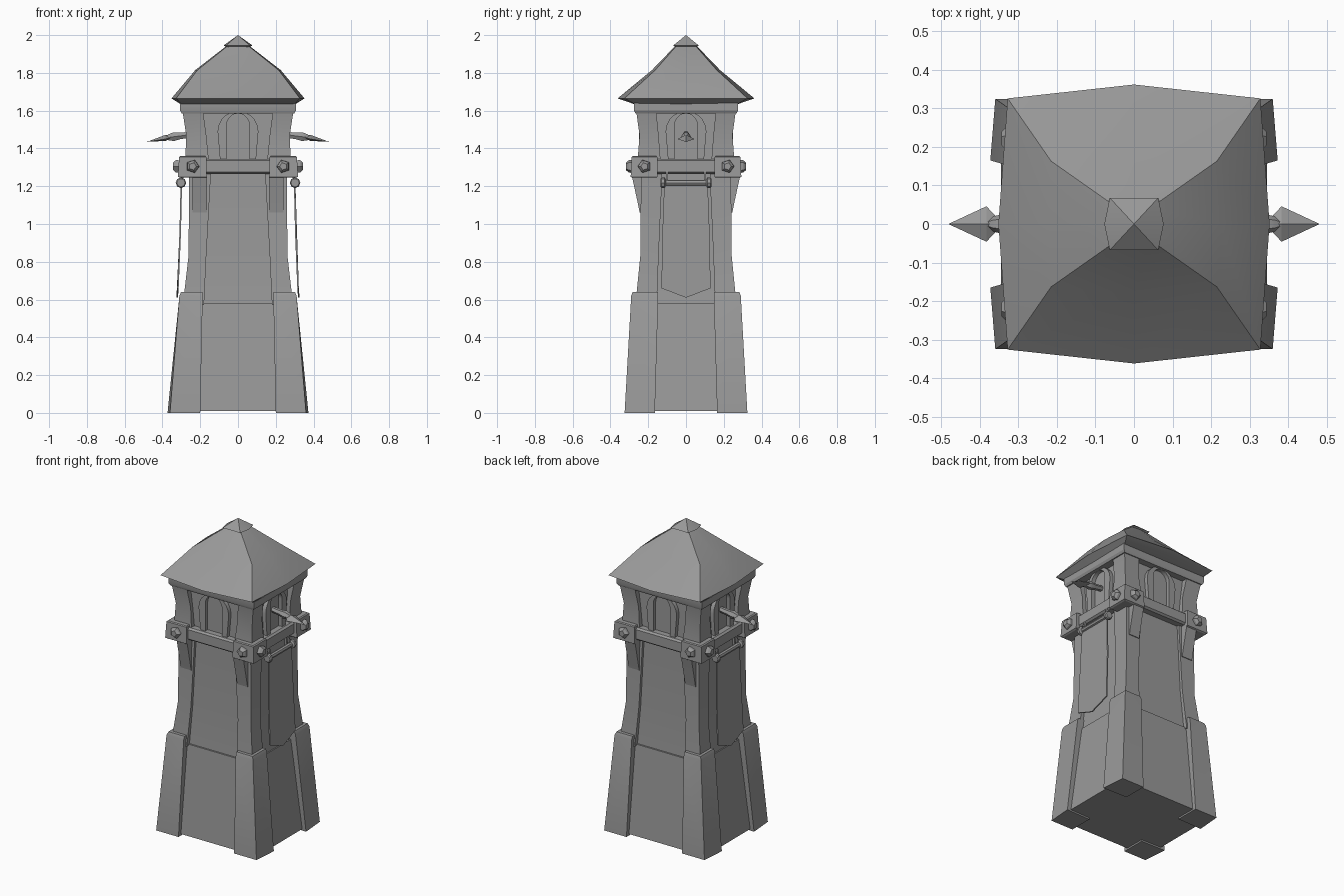
import bpy, bmesh
from math import pi, cos, sin
from mathutils import Matrix, Vector

cube = bpy.data.objects.get("Cube")
if cube:
    bpy.data.objects.remove(cube, do_unlink=True)

stone = bpy.data.materials.new("stone_grey")
stone.use_nodes = True
GREY = (0.32, 0.32, 0.32, 1)
stone.diffuse_color = GREY
stone.node_tree.nodes["Principled BSDF"].inputs["Base Color"].default_value = GREY
parts = []


def loft(name, rings, mirror="", matrix=None):
    """Closed solid through rings of equal point count, optionally mirrored."""
    bm = bmesh.new()
    loops = [[bm.verts.new(p) for p in ring] for ring in rings]
    n = len(loops[0])
    for a, b in zip(loops, loops[1:]):
        for i in range(n):
            j = (i + 1) % n
            bm.faces.new((a[i], a[j], b[j], b[i]))
    bm.faces.new(loops[0][::-1])
    bm.faces.new(loops[-1])
    bmesh.ops.remove_doubles(bm, verts=bm.verts[:], dist=0.0001)
    bmesh.ops.recalc_face_normals(bm, faces=bm.faces[:])
    if matrix:
        bm.transform(matrix)
    mesh = bpy.data.meshes.new(name)
    bm.to_mesh(mesh)
    bm.free()
    mesh.materials.append(stone)
    ob = bpy.data.objects.new(name, mesh)
    bpy.context.collection.objects.link(ob)
    if mirror:
        mod = ob.modifiers.new("Mirror", 'MIRROR')
        mod.use_axis = ["x" in mirror, "y" in mirror, False]
        mod.use_mirror_merge = False
    parts.append(ob)
    return ob


def rect(z, x0, x1, y0, y1):
    return [(x0, y0, z), (x1, y0, z), (x1, y1, z), (x0, y1, z)]


def block(name, levels):
    """Centred block from (z, half x, half y) levels."""
    return loft(name, [rect(z, -x, x, -y, y) for z, x, y in levels])


def corners(name, levels):
    """Four corner pieces from (z, x0, x1, y0, y1) levels."""
    return loft(name, [rect(*lv) for lv in levels], "xy")


def bowed(z, cx, cy, mx, my):
    """Eight point ring with its own corner and side-middle distances."""
    return [(mx, 0, z), (cx, cy, z), (0, my, z), (-cx, cy, z),
            (-mx, 0, z), (-cx, -cy, z), (0, -my, z), (cx, -cy, z)]


def tube(name, stations, sides, matrix, mirror="", flat=1.0):
    """Turned piece along local z from (height, radius) stations."""
    rings = [[(r * cos(2 * pi * i / sides), r * flat * sin(2 * pi * i / sides), h)
              for i in range(sides)] for h, r in stations]
    return loft(name, rings, mirror, matrix)


def place(pos, axis):
    return Matrix.Translation(pos) @ Vector(axis).to_track_quat('Z', 'Y').to_matrix().to_4x4()


# Sloping base and corner buttresses
block("base", [(0.01, 0.345, 0.3), (0.58, 0.275, 0.252)])
loft("buttress", [
    [(0.2, 0.17, 0), (0.373, 0.165, 0), (0.36, 0.325, 0), (0.2, 0.325, 0)],
    rect(0.62, 0.187, 0.31, 0.147, 0.29),
    rect(0.64, 0.187, 0.302, 0.147, 0.282)], "xy")

# Tower shaft with raised corners
block("shaft", [(0.57, 0.268, 0.242), (0.83, 0.243, 0.223), (1.28, 0.243, 0.223)])
corners("shaft_corner", [(0.57, 0.18, 0.292, 0.155, 0.268),
                         (0.83, 0.168, 0.262, 0.145, 0.242),
                         (1.28, 0.143, 0.258, 0.125, 0.238)])

# Brackets under the belt, front and back
loft("bracket", [[(x, 0.2, 1.06), (x, 0.245, 1.06), (x, 0.255, 1.11),
                  (x, 0.288, 1.26), (x, 0.2, 1.26)] for x in (0.165, 0.24)], "xy")

# Belt with corner plates and bolts
block("belt", [(1.265, 0.285, 0.262), (1.275, 0.297, 0.274),
               (1.335, 0.297, 0.274), (1.345, 0.285, 0.262)])
corners("belt_corner", [(1.245, 0.17, 0.308, 0.155, 0.285),
                        (1.25, 0.165, 0.318, 0.15, 0.293),
                        (1.355, 0.168, 0.312, 0.152, 0.288),
                        (1.36, 0.172, 0.305, 0.157, 0.282)])
BOLT = [(0, 0.036), (0.016, 0.034), (0.03, 0.02)]
tube("bolt_front", BOLT, 5, place((0.24, 0.288, 1.305), (0, 1, 0)), "xy")
tube("bolt_side", BOLT, 5, place((0.314, 0.22, 1.305), (1, 0, 0)), "xy")

# Lookout room, pillars and cornice
block("room", [(1.33, 0.25, 0.225), (1.6, 0.25, 0.225)])
corners("room_pillar", [(1.34, 0.155, 0.279, 0.135, 0.256),
                        (1.47, 0.168, 0.274, 0.145, 0.246),
                        (1.6, 0.185, 0.294, 0.158, 0.264)])
block("cornice", [(1.585, 0.298, 0.268), (1.6, 0.306, 0.275), (1.645, 0.306, 0.275)])


def arch_line(half, foot, spring, depth):
    """Arch outline in the local xz plane at the given distance."""
    pts = [(foot, -depth, 1.34)]
    pts += [(half * cos(pi * i / 10), -depth, spring + half * sin(pi * i / 10))
            for i in range(11)]
    return pts + [(-foot, -depth, 1.34)]


# Window surrounds on all four sides
for side, (name, depth) in enumerate([("front", 0.25), ("left", 0.275),
                                      ("back", 0.25), ("right", 0.275)]):
    outer, inner = (0.108, 0.095, 1.49), (0.06, 0.06, 1.525)
    near, far = depth, depth - 0.04
    lines = [arch_line(*outer, far), arch_line(*outer, near),
             arch_line(*inner, near), arch_line(*inner, far)]
    # each section runs across the surround, so the solid follows the arch
    loft("window_arch_" + name, list(zip(*lines)),
         matrix=Matrix.Rotation(side * pi / 2, 4, 'Z'))

# Roof with bowed eaves and a small cap
loft("roof", [bowed(1.635, 0.3, 0.272, 0.305, 0.275),
              bowed(1.665, 0.328, 0.326, 0.352, 0.362),
              bowed(1.815, 0.215, 0.163, 0.226, 0.18),
              bowed(1.955, 0.04, 0.04, 0.045, 0.045)])
loft("roof_cap", [bowed(1.935, 0.05, 0.05, 0.055, 0.05),
                  bowed(1.945, 0.063, 0.068, 0.077, 0.068),
                  [(0, 0, 2.0)] * 8])

# Spears out of the side windows
aim = Vector((1, 0, -0.13))
tube("spear_shaft", [(0, 0.017), (0.07, 0.02), (0.1, 0.026), (0.125, 0.02), (0.15, 0.006)],
     6, place((0.24, 0, 1.475), aim), "x")
loft("spear_head", [[(0.34, 0, 1.46)] * 4,
                    [(0.383, 0.046, 1.45), (0.383, 0, 1.472),
                     (0.383, -0.046, 1.45), (0.383, 0, 1.44)],
                    [(0.482, 0, 1.435)] * 4], "x")

# Hanging banners on rods
tube("banner_rod", [(0, 0.022), (0.006, 0.028), (0.022, 0.028), (0.028, 0.016),
                    (0.242, 0.016), (0.248, 0.028), (0.264, 0.028), (0.27, 0.022)],
     8, place((0.302, -0.135, 1.218), (0, 1, 0)), "x")
corners("rod_hanger", [(1.21, 0.296, 0.308, 0.095, 0.107),
                       (1.275, 0.284, 0.296, 0.095, 0.107)])


def banner(shift):
    outline = [(0.3, 0.115, 1.215), (0.306, 0.125, 0.95), (0.318, 0.13, 0.66),
               (0.322, 0, 0.61),
               (0.318, -0.13, 0.66), (0.306, -0.125, 0.95), (0.3, -0.115, 1.215)]
    return [(x + shift, y, z) for x, y, z in outline]


loft("banner", [banner(-0.004), banner(0.004)], "x")

# Soft shading across gentle bends, sharp corners kept
bpy.ops.object.select_all(action='DESELECT')
for ob in parts:
    ob.select_set(True)
bpy.context.view_layer.objects.active = parts[0]
bpy.ops.object.shade_smooth_by_angle(angle=0.45)
